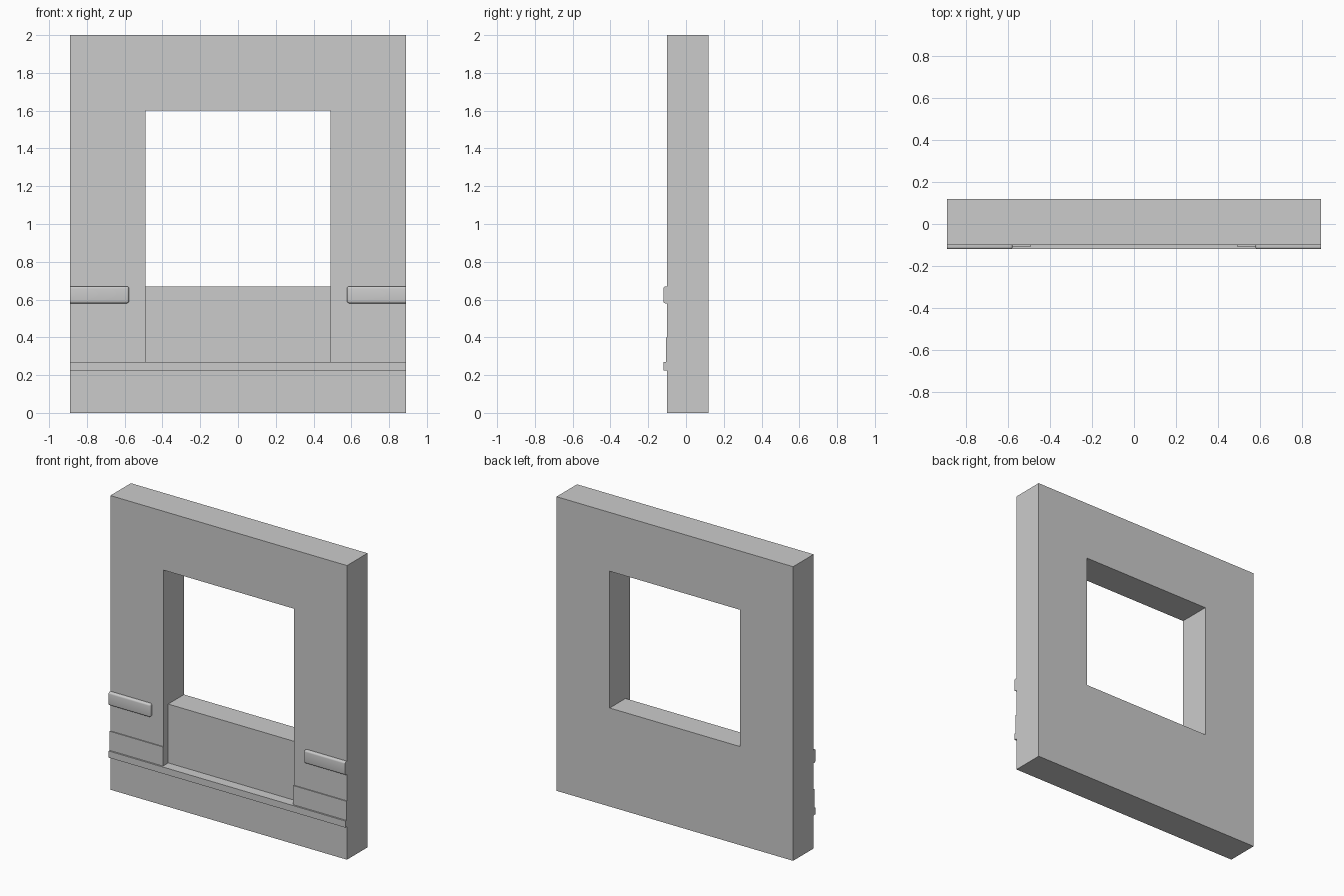
import bpy
import bmesh

default = bpy.data.objects.get("Cube")
if default:
    bpy.data.objects.remove(default, do_unlink=True)

HALF_W, FRONT, BACK = 0.89, -0.10, 0.12
OPEN_W = 0.49

# One plain grey for every part
grey = bpy.data.materials.new("light_grey")
grey.use_nodes = True
colour = (0.6, 0.6, 0.6, 1)
grey.diffuse_color = colour
for node in grey.node_tree.nodes:
    if node.type == "BSDF_PRINCIPLED":
        node.inputs["Base Color"].default_value = colour


def finish(name, bm):
    bmesh.ops.recalc_face_normals(bm, faces=bm.faces)
    mesh = bpy.data.meshes.new(name)
    bm.to_mesh(mesh)
    bm.free()
    mesh.materials.append(grey)
    obj = bpy.data.objects.new(name, mesh)
    bpy.context.collection.objects.link(obj)
    return obj


def extrude_x(name, profile, x0, x1, bevel_inner=False):
    """Sweep a (y, z) profile along x; optionally round all but the back and outer end."""
    bm = bmesh.new()
    face = bm.faces.new([bm.verts.new((x0, y, z)) for y, z in profile])
    new = bmesh.ops.extrude_face_region(bm, geom=[face])["geom"]
    verts = [v for v in new if isinstance(v, bmesh.types.BMVert)]
    bmesh.ops.translate(bm, vec=(x1 - x0, 0, 0), verts=verts)
    if bevel_inner:
        back = max(y for y, z in profile)
        edges = [e for e in bm.edges
                 if not all(abs(v.co.y - back) < 1e-5 for v in e.verts)
                 and not all(abs(abs(v.co.x) - HALF_W) < 1e-5 for v in e.verts)]
        bmesh.ops.bevel(bm, geom=edges, offset=0.012, segments=4,
                        profile=0.5, affect="EDGES")
    return finish(name, bm)


def rect(y0, y1, z0, z1):
    return [(y0, z0), (y1, z0), (y1, z1), (y0, z1)]


# Wall slab
wall = extrude_x("wall", rect(FRONT, BACK, 0, 2), -HALF_W, HALF_W)

# Opening with a shallow recess below the sill, cut in one stepped sweep
cutter = extrude_x("opening_cutter",
                   [(-0.3, 0.27), (-0.05, 0.27), (-0.05, 0.67),
                    (0.3, 0.67), (0.3, 1.6), (-0.3, 1.6)],
                   -OPEN_W, OPEN_W)
cutter.hide_render = True
cut = wall.modifiers.new("opening", "BOOLEAN")
cut.operation = "DIFFERENCE"
cut.solver = "EXACT"
cut.object = cutter
bpy.context.view_layer.objects.active = wall
bpy.ops.object.modifier_apply(modifier=cut.name)
bpy.data.objects.remove(cutter, do_unlink=True)

# Ledge strip across the whole width
extrude_x("ledge", rect(-0.118, FRONT, 0.225, 0.27), -HALF_W, HALF_W)

# Paired plinth panels and rounded moulding bars
for side, s in (("left", 1), ("right", -1)):
    extrude_x(side + "_plinth_panel", rect(-0.107, FRONT, 0.27, 0.40),
              s * OPEN_W, s * HALF_W)
    bar = extrude_x(side + "_moulding_bar", rect(-0.12, FRONT, 0.58, 0.67),
                    s * 0.577, s * HALF_W, bevel_inner=True)
    bpy.ops.object.select_all(action="DESELECT")
    bar.select_set(True)
    bpy.context.view_layer.objects.active = bar
    bpy.ops.object.shade_smooth_by_angle()
